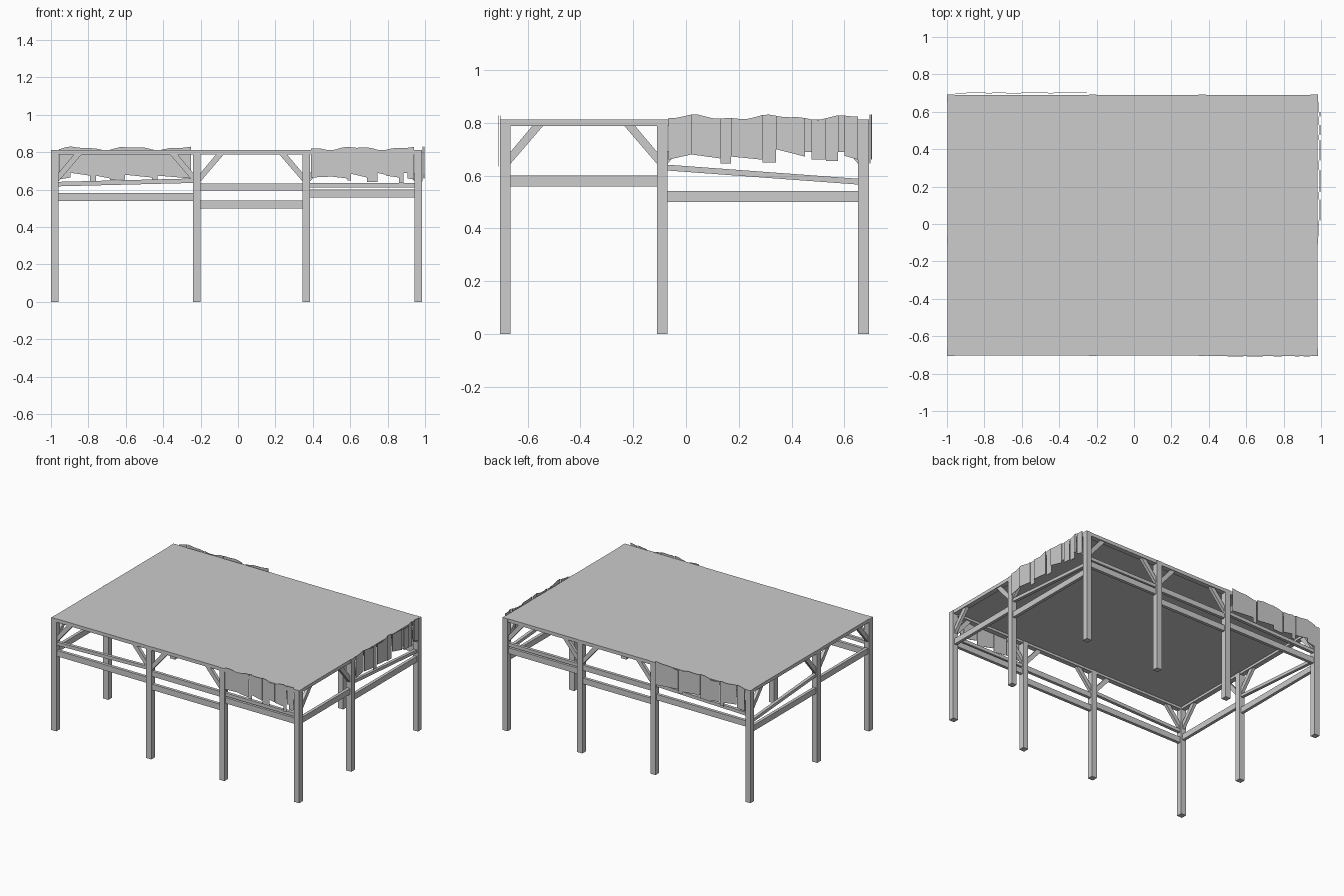
import bpy, bmesh, math

cube = bpy.data.objects.get("Cube")
if cube:
    bpy.data.objects.remove(cube, do_unlink=True)

grey = bpy.data.materials.new("plain grey")
grey.use_nodes = True
grey.diffuse_color = (0.604, 0.604, 0.604, 1)
grey.node_tree.nodes["Principled BSDF"].inputs["Base Color"].default_value = grey.diffuse_color

TOP, BEAM = 0.813, 0.788
HALF = 0.0205
POST_X = [-0.98, -0.22, 0.365, 0.963]
POST_Y = [-0.685, -0.09, 0.672]


def make(name, bm):
    bmesh.ops.recalc_face_normals(bm, faces=bm.faces)
    mesh = bpy.data.meshes.new(name)
    bm.to_mesh(mesh)
    bm.free()
    mesh.materials.append(grey)
    obj = bpy.data.objects.new(name, mesh)
    bpy.context.collection.objects.link(obj)
    return obj


def prism(bm, axis, outline, d0, d1):
    """Extrude an outline of (along, height) points across a wall's depth."""
    def place(t, z, d):
        return (t, d, z) if axis == "x" else (d, t, z)
    near = [bm.verts.new(place(t, z, d0)) for t, z in outline]
    far = [bm.verts.new(place(t, z, d1)) for t, z in outline]
    bm.faces.new(near)
    bm.faces.new(far[::-1])
    for i in range(len(near)):
        j = (i + 1) % len(near)
        bm.faces.new((near[i], far[i], far[j], near[j]))


def bar(name, axis, a, b, height, centre, depth):
    """Bar with upright ends; a and b are the middles of its ends."""
    bm = bmesh.new()
    h = height / 2
    prism(bm, axis, [(a[0], a[1] - h), (b[0], b[1] - h), (b[0], b[1] + h), (a[0], a[1] + h)],
          centre - depth / 2, centre + depth / 2)
    return make(name, bm)


# Posts around the edge
for x in POST_X:
    for y in POST_Y:
        if y != POST_Y[1] or x in (POST_X[0], POST_X[-1]):
            bar("post", "x", (x - HALF, TOP / 2), (x + HALF, TOP / 2), TOP, y, 2 * HALF)

# Flat roof
mid_y = (POST_Y[0] + POST_Y[-1]) / 2
bar("roof", "x", (POST_X[0] - 0.017, TOP - 0.004), (POST_X[-1] + 0.017, TOP - 0.004),
    0.008, mid_y, POST_Y[-1] - POST_Y[0] + 0.034)

# Rails per bay: start height, end height, thickness
RAILS_X = [[(0.56, 0.56, 0.042), (0.63, 0.648, 0.024)],
           [(0.52, 0.52, 0.042), (0.615, 0.615, 0.038)],
           [(0.58, 0.58, 0.042), (0.623, 0.623, 0.024)]]
RAILS_Y = [[(0.58, 0.58, 0.042)],
           [(0.52, 0.52, 0.042), (0.63, 0.577, 0.022)]]


def wall(side, axis, posts, rails, d):
    """Top beam, rails and corner braces along one side."""
    z = (TOP + BEAM) / 2
    bar(side + "_beam", axis, (posts[0], z), (posts[-1], z), TOP - BEAM, d, 0.036)
    for a, b, bay in zip(posts, posts[1:], rails):
        a, b = a + HALF, b - HALF
        for z0, z1, h in bay:
            bar(side + "_rail", axis, (a, z0), (b, z1), h, d, 0.022)
        for foot, s in ((a, 1), (b, -1)):
            bm = bmesh.new()
            prism(bm, axis, [(foot, 0.645), (foot + s * 0.123, BEAM),
                             (foot + s * 0.082, BEAM), (foot, 0.69)], d - 0.011, d + 0.011)
            make(side + "_brace", bm)


wall("front", "x", POST_X, RAILS_X, POST_Y[0])
wall("back", "x", POST_X, RAILS_X, POST_Y[-1])
wall("right_end", "y", POST_Y, RAILS_Y, POST_X[0])
wall("left_end", "y", POST_Y, RAILS_Y, POST_X[-1])


def cloth(name, axis, start, strips, d, out):
    """Ragged hanging cloth: strips are (end, bottom at start, bottom at end)."""
    bm = bmesh.new()

    def crest(t):
        return 0.821 + 0.007 * math.sin(21 * t + 1) + 0.004 * math.sin(47 * t)
    for i, (end, low0, low1) in enumerate(strips):
        n = max(1, round((end - start) / 0.03))
        ts = [start + (end - start) * k / n for k in range(n + 1)]
        outline = [(start, low0), (end, low1)] + [(t, crest(t)) for t in reversed(ts)]
        base = d + out * 0.006 * (i % 2)
        prism(bm, axis, outline, base, base + out * 0.003)
        start = end
    make(name, bm)


# Tattered cloths on three bays
cloth("left_end_cloth", "y", -0.067,
      [(0.02, 0.66, 0.68), (0.13, 0.68, 0.665), (0.17, 0.645, 0.645), (0.29, 0.672, 0.66),
       (0.34, 0.65, 0.65), (0.45, 0.7, 0.672), (0.475, 0.69, 0.69), (0.53, 0.66, 0.66),
       (0.575, 0.655, 0.655), (0.6, 0.69, 0.69), (0.652, 0.675, 0.66)], 0.987, 1)
cloth("front_cloth", "x", 0.39,
      [(0.5, 0.665, 0.67), (0.585, 0.67, 0.66), (0.605, 0.65, 0.65), (0.69, 0.685, 0.665),
       (0.745, 0.64, 0.64), (0.79, 0.69, 0.68), (0.86, 0.675, 0.665), (0.885, 0.635, 0.635),
       (0.905, 0.69, 0.69), (0.94, 0.66, 0.655)], -0.702, -1)
cloth("back_cloth", "x", -0.957,
      [(-0.895, 0.655, 0.665), (-0.79, 0.69, 0.675), (-0.76, 0.645, 0.645), (-0.685, 0.675, 0.66),
       (-0.605, 0.652, 0.655), (-0.46, 0.68, 0.665), (-0.43, 0.645, 0.645),
       (-0.25, 0.675, 0.66)], 0.695, 1)
